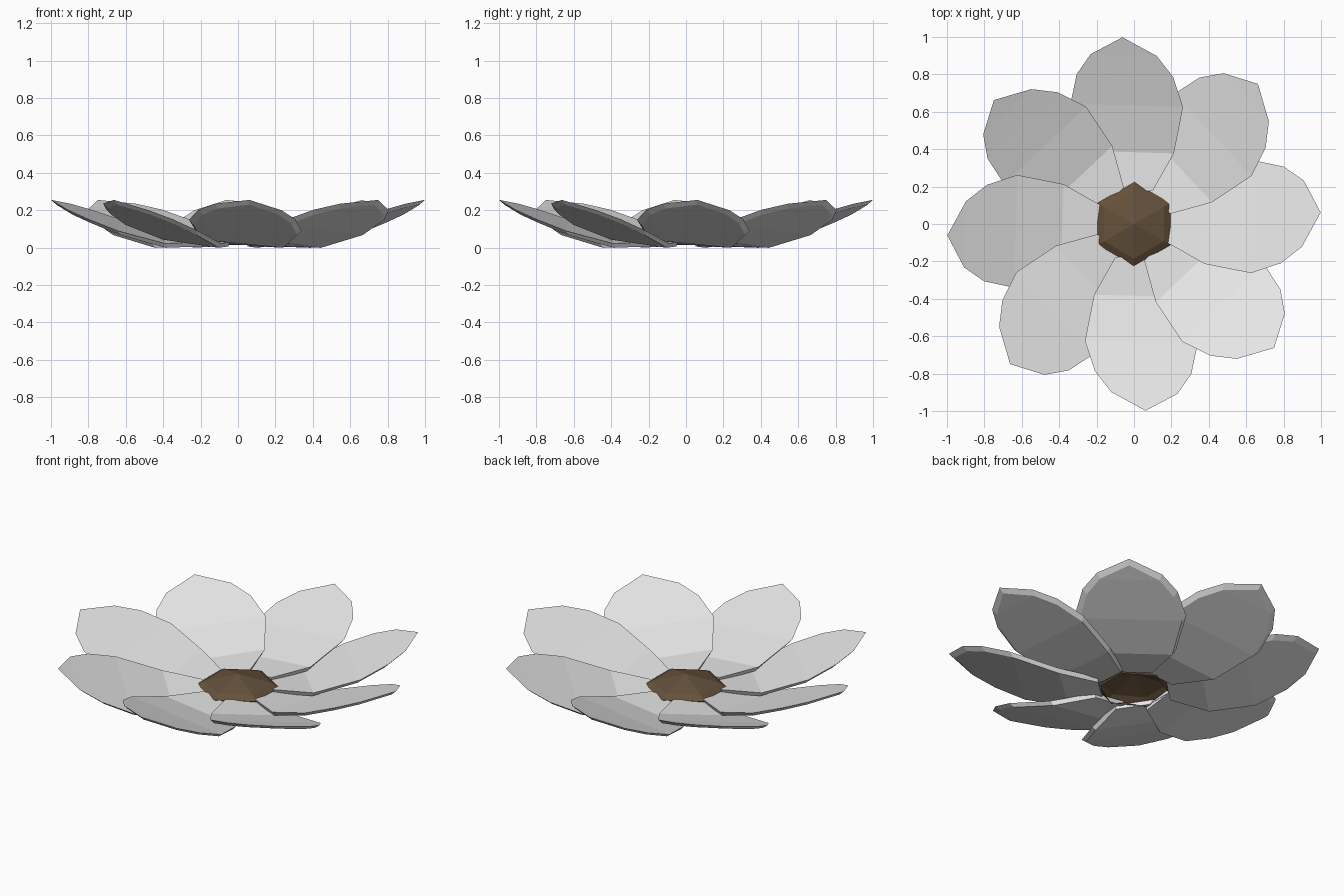
import bpy, bmesh
from math import sin, cos, pi, radians

cube = bpy.data.objects.get("Cube")
if cube:
    bpy.data.objects.remove(cube, do_unlink=True)


def material(name, rgb):
    mat = bpy.data.materials.new(name)
    mat.use_nodes = True
    mat.diffuse_color = (*rgb, 1)
    mat.node_tree.nodes["Principled BSDF"].inputs["Base Color"].default_value = (*rgb, 1)
    return mat


def mesh_from(bm, name, mat):
    mesh = bpy.data.meshes.new(name)
    bm.to_mesh(mesh)
    bm.free()
    mesh.materials.append(mat)
    return mesh


def add_object(name, mesh, turn=0):
    obj = bpy.data.objects.new(name, mesh)
    obj.rotation_euler.z = turn
    bpy.context.collection.objects.link(obj)
    return obj


petal_grey = material("petal pale grey", (0.8, 0.8, 0.8))
seed_brown = material("seed head brown", (0.13, 0.082, 0.043))

# Petal: distance from centre, half width and height at each station
STATIONS = [(0.18, 0.11, 0.042), (0.385, 0.236, 0.046), (0.635, 0.30, 0.12),
            (0.795, 0.257, 0.178), (0.905, 0.176, 0.218)]
TIP = (1.0, 0.0, 0.255)
BANK, SKEW, THICK = 0.1, 0.09, 0.025


def petal_skin(bm, under):
    """Rows of left/right points plus the tip; the underside is slightly inset."""
    def point(along, side, z):
        if under:
            along = 0.25 + (along - 0.25) * 0.965
            side *= 0.92
            z -= THICK
        return bm.verts.new((along + SKEW * side, side, z - BANK * side))
    left = [point(a, w, z) for a, w, z in STATIONS]
    right = [point(a, -w, z) for a, w, z in STATIONS]
    tip = point(*TIP)
    for i in range(len(STATIONS) - 1):
        bm.faces.new((right[i], right[i + 1], left[i + 1], left[i]))
    bm.faces.new((right[-1], tip, left[-1]))
    return right + [tip] + left[::-1]


bm = bmesh.new()
top, bottom = petal_skin(bm, False), petal_skin(bm, True)
for i in range(len(top)):
    j = (i + 1) % len(top)
    bm.faces.new((top[j], top[i], bottom[i], bottom[j]))
bmesh.ops.recalc_face_normals(bm, faces=bm.faces)
petal_mesh = mesh_from(bm, "petal", petal_grey)
for k in range(8):
    add_object(f"petal_{k + 1}", petal_mesh, radians(3.5 + 45 * k))

# Seed head: open six-sided shallow dome with a turned-under rim
bm = bmesh.new()
apex = bm.verts.new((0, 0, 0.115))
previous = None
for radius, z in [(0.185, 0.068), (0.225, 0.045), (0.19, 0.015)]:
    ring = [bm.verts.new((radius * sin(k * pi / 3), radius * cos(k * pi / 3), z))
            for k in range(6)]
    for k in range(6):
        n = (k + 1) % 6
        if previous:
            bm.faces.new((previous[n], previous[k], ring[k], ring[n]))
        else:
            bm.faces.new((apex, ring[n], ring[k]))
    previous = ring
bmesh.ops.recalc_face_normals(bm, faces=bm.faces)
add_object("seed_head", mesh_from(bm, "seed_head", seed_brown))
